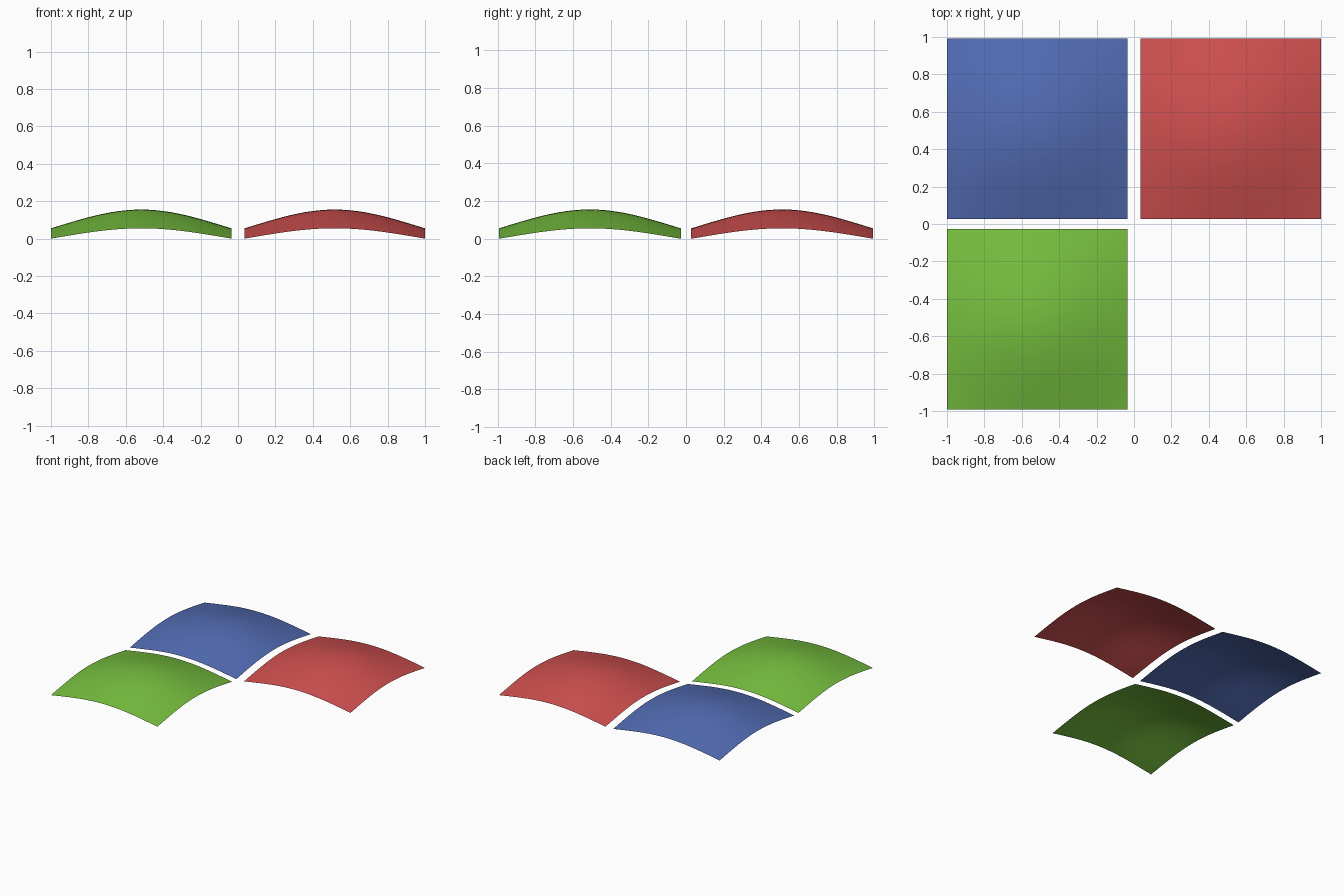
import bpy, bmesh, math

if "Cube" in bpy.data.objects:
    bpy.data.objects.remove(bpy.data.objects["Cube"])

SIZE = 0.965      # side of one square panel
N = 24            # grid divisions per side
BULGE, FALL = 0.222, 0.6


def height(s, t):
    """Bell-shaped dome over s, t in -1..1, zero at the corners."""
    return BULGE * (math.exp(-FALL * (s * s + t * t)) - math.exp(-2 * FALL))


def panel(name, colour, cx, cy):
    bm = bmesh.new()
    bmesh.ops.create_grid(bm, x_segments=N, y_segments=N, size=1)
    for v in bm.verts:
        s, t = v.co.x, v.co.y
        v.co = (cx + s * SIZE / 2, cy + t * SIZE / 2, height(s, t))
    for f in bm.faces:
        f.smooth = True
    mesh = bpy.data.meshes.new(name)
    bm.to_mesh(mesh)
    bm.free()
    mat = bpy.data.materials.new(colour[0])
    mat.diffuse_color = (*colour[1], 1)
    mat.use_nodes = True
    mat.node_tree.nodes["Principled BSDF"].inputs["Base Color"].default_value = mat.diffuse_color
    mesh.materials.append(mat)
    bpy.context.collection.objects.link(bpy.data.objects.new(name, mesh))


# Three domed sheets in an L, with narrow gaps between them
X, Y = 0.5175, 0.51
panel("front_left_panel", ("green", (0.18, 0.51, 0.048)), -X, -Y)
panel("back_left_panel", ("blue", (0.084, 0.147, 0.45)), -X, Y)
panel("back_right_panel", ("red", (0.62, 0.078, 0.078)), X, Y)
